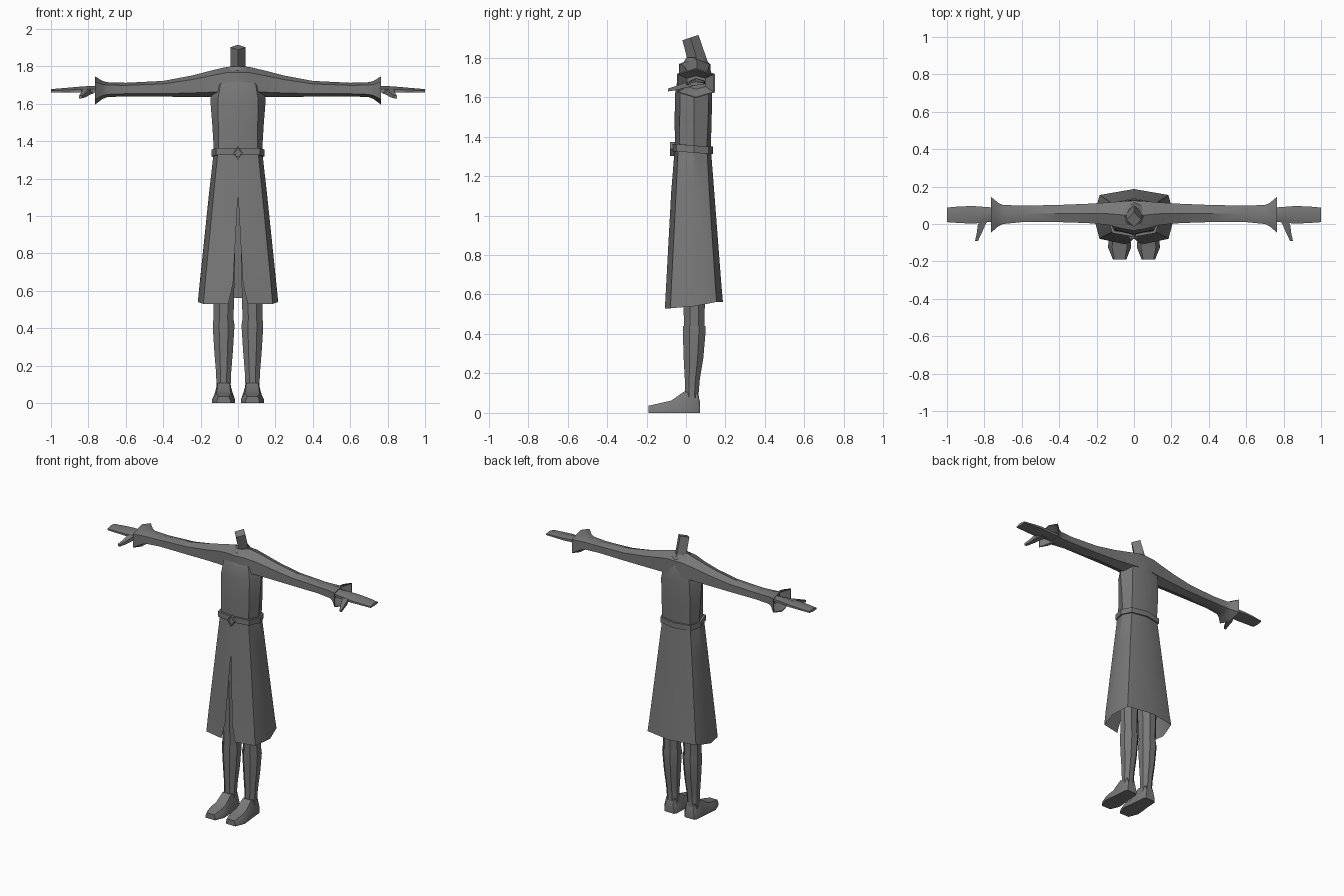
import bpy, bmesh, math
from mathutils import Vector

grey = bpy.data.materials.new("cloth grey")
grey.diffuse_color = (0.19, 0.19, 0.19, 1)


def loft(name, rings, closed=True, caps=(False, False), mirror=False, angle=35):
    """Skin a list of equal-length point rings."""
    bm = bmesh.new()
    rows = [[bm.verts.new(p) for p in r] for r in rings]
    n = len(rows[0])
    for a, b in zip(rows, rows[1:]):
        for i in range(n if closed else n - 1):
            j = (i + 1) % n
            bm.faces.new((a[i], a[j], b[j], b[i]))
    for use, row in zip(caps, (rows[0], rows[-1])):
        if use:
            bm.faces.new(row)
    bmesh.ops.remove_doubles(bm, verts=bm.verts, dist=0.0005)
    bmesh.ops.recalc_face_normals(bm, faces=bm.faces)
    me = bpy.data.meshes.new(name)
    bm.to_mesh(me)
    bm.free()
    me.materials.append(grey)
    ob = bpy.data.objects.new(name, me)
    bpy.context.collection.objects.link(ob)
    if mirror:
        mod = ob.modifiers.new("Mirror", 'MIRROR')
        mod.merge_threshold = 0.0005
    bpy.ops.object.select_all(action='DESELECT')
    ob.select_set(True)
    bpy.context.view_layer.objects.active = ob
    bpy.ops.object.shade_smooth_by_angle(angle=math.radians(angle))
    return ob


def body_half(z, front, f2, side, b2, back, slit=0.0, dz=(0, 0, 0)):
    """Half outline of the trunk from front centre round to back centre."""
    zf, zs, zb = (z + d for d in dz)
    return [(slit, front, zf), (f2[0], f2[1], zf), (side, 0.04, zs),
            (b2[0], b2[1], zb), (0, back, zb)]


def full(half):
    return half + [(-x, y, z) for x, y, z in half[-2:0:-1]]


def arm_ring(x, y0, y1, z0, z1):
    """Six-sided arm section with points at top and bottom."""
    ym, q = (y0 + y1) / 2, (z1 - z0) * 0.19
    return [(x, ym, z1), (x, y1, z1 - q), (x, y1, z0 + q),
            (x, ym, z0), (x, y0, z0 + q), (x, y0, z1 - q)]


def leg_ring(x, z, rx, y0, y1, n=8):
    ym, ry = (y0 + y1) / 2, (y1 - y0) / 2
    k = 1 / math.cos(math.pi / n)
    return [(x + rx * k * math.cos(math.tau * (i + .5) / n),
             ym + ry * k * math.sin(math.tau * (i + .5) / n), z) for i in range(n)]


# Torso and shoulders
loft("torso", [full(body_half(*r)) for r in (
    (1.33, -.055, (.105, -.035), .128, (.105, .105), .125),
    (1.48, -.058, (.105, -.032), .137, (.108, .112), .130),
    (1.62, -.055, (.108, -.030), .148, (.108, .115), .132),
    (1.70, -.042, (.095, -.022), .135, (.095, .112), .130),
    (1.76, -.022, (.060, -.006), .100, (.060, .100), .122),
    (1.80, .002, (.025, .015), .045, (.025, .080), .100))], caps=(False, True))

# Neck, leaning forward with a diamond section
loft("neck", [[(0, y0, z0), (.041, (y0 + y1) / 2, (z0 + z1) / 2), (0, y1, z1),
               (-.041, (y0 + y1) / 2, (z0 + z1) / 2)]
              for y0, z0, y1, z1 in ((.015, 1.76, .108, 1.785), (-.018, 1.888, .063, 1.915))],
     caps=(False, True), angle=20)

# Sleeves with flared, hollow cuffs
loft("sleeve", [arm_ring(*r) for r in (
    (.00, -.035, .125, 1.63, 1.80), (.06, -.025, .122, 1.635, 1.797), (.14, -.005, .115, 1.635, 1.778),
    (.25, .005, .108, 1.636, 1.750), (.40, .010, .102, 1.638, 1.722),
    (.60, .010, .098, 1.64, 1.712), (.70, .000, .102, 1.635, 1.715),
    (.725, -.012, .112, 1.625, 1.722), (.765, -.046, .146, 1.595, 1.747),
    (.765, -.040, .140, 1.600, 1.741), (.715, .005, .098, 1.640, 1.708))],
     caps=(False, True), mirror=True)


# Flat hands
def hand_ring(x, y0, y1, z, h):
    ym = (y0 + y1) / 2
    return [(x, y0, z - h * .6), (x, y0, z + h * .2), (x, ym, z + h),
            (x, y1, z + h * .5), (x, y1, z - h * .3), (x, ym, z - h * .7)]


loft("hand", [hand_ring(*r) for r in (
    (.70, .020, .085, 1.675, .020), (.78, .010, .090, 1.674, .022),
    (.86, .002, .096, 1.672, .018), (.93, .005, .094, 1.670, .014),
    (1.0, .010, .088, 1.667, .011))], caps=(True, True), mirror=True)

# Thumbs
loft("thumb", [[(x - w, y, z - h), (x + w, y, z - h), (x + w, y, z + h), (x - w, y, z + h)]
               for x, y, z, w, h in ((.795, .035, 1.668, .022, .012), (.815, -.005, 1.660, .020, .014),
                                     (.828, -.05, 1.646, .013, .011), (.842, -.09, 1.636, .008, .007))],
     caps=(True, True), mirror=True)

# Long skirt, slit at the front
loft("skirt", [body_half(*r) for r in (
    (1.34, -.057, (.108, -.040), .130, (.105, .106), .126),
    (1.12, -.075, (.130, -.050), .155, (.128, .118), .143),
    (.64, -.101, (.176, -.074), .205, (.175, .149), .180, .026),
    (.54, -.107, (.185, -.079), .215, (.184, .155), .187, .052, (-.01, 0, .022)))],
     closed=False, mirror=True)


# Belt band
def belt_ring(z, g, dy=0.0):
    return full(body_half(z, -.057 - g, (.108 + g * .7, -.04 - g * .7), .13 + g,
                          (.105 + g * .7, .106 + g * .7), .126 + g, 0, (.007, 0, -.006)))


loft("belt", [belt_ring(1.318, -.004), belt_ring(1.318, .012),
              belt_ring(1.355, .012), belt_ring(1.355, -.004)])

# Diamond buckle, framed with a recessed middle
loft("buckle", [[(0, y, 1.337 + .036 * s), (.027 * s, y, 1.337),
                 (0, y, 1.337 - .036 * s), (-.027 * s, y, 1.337)]
                for y, s in ((-.055, 1), (-.08, 1), (-.08, .75), (-.074, .7))],
     caps=(True, True), angle=20)

# Legs under the skirt
loft("leg", [leg_ring(.077, *r) for r in (
    (1.05, .066, -.03, .105), (.75, .060, -.02, .10), (.53, .055, -.012, .095), (.41, .052, -.010, .092))],
     mirror=True)

# Boot shafts
loft("boot_shaft", [leg_ring(.077, *r) for r in (
    (.425, .050, -.008, .090), (.440, .056, -.016, .098), (.41, .058, -.016, .099),
    (.28, .050, -.012, .088), (.17, .041, -.006, .070), (.10, .038, -.006, .064),
    (.05, .042, -.004, .066))], mirror=True)

# Boot feet, skinned from heel to toe
loft("boot_foot", [[(.077 - b, y, 0), (.077 + b, y, 0), (.077 + b, y, t * .4),
                    (.077 + w, y, t), (.077 - w, y, t), (.077 - b, y, t * .4)]
                   for y, b, w, t in ((.072, .036, .028, .055), (.058, .046, .030, .10),
                                      (-.01, .050, .032, .108), (-.075, .058, .036, .062),
                                      (-.125, .062, .040, .051), (-.19, .036, .028, .036))],
     caps=(True, True), mirror=True)
